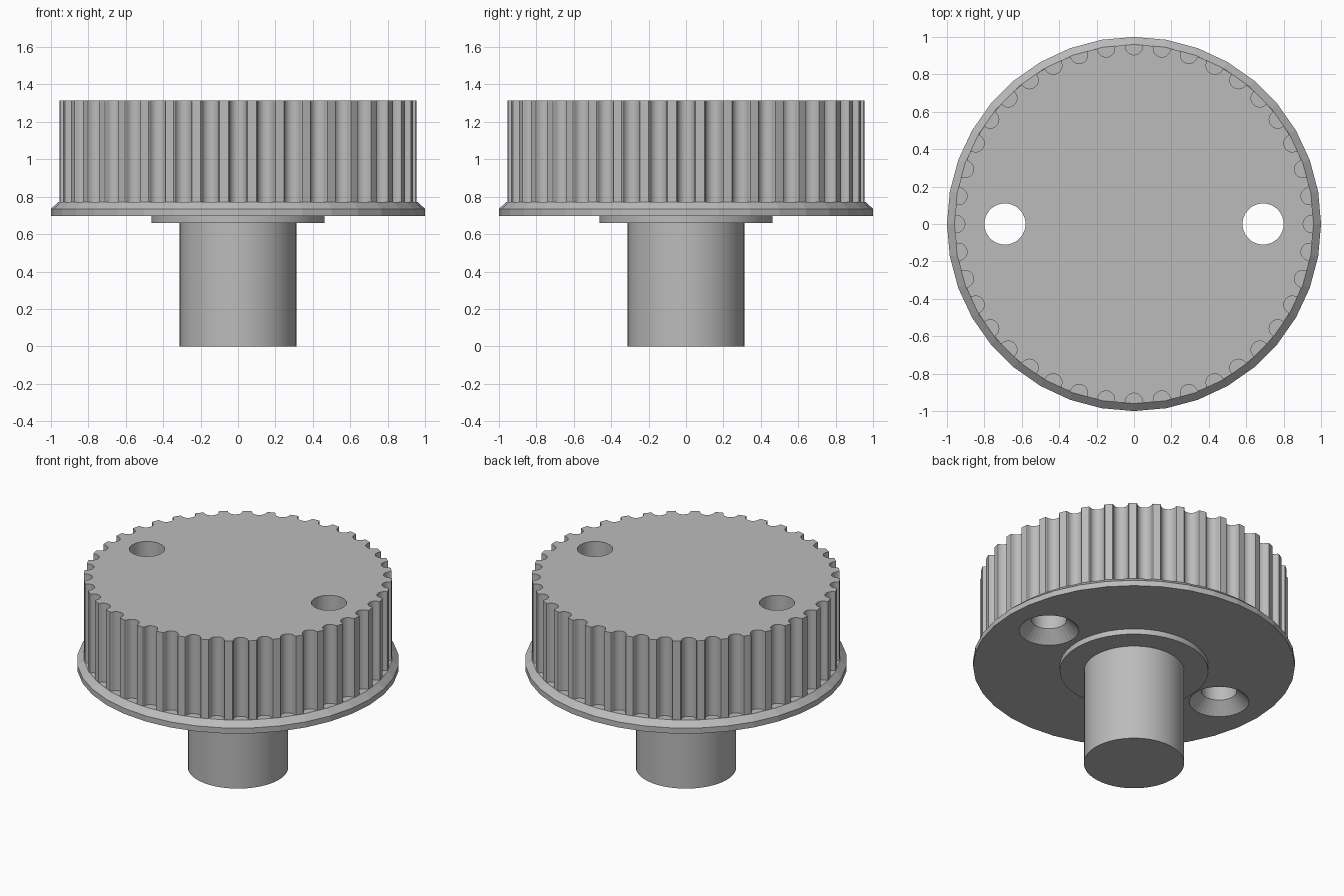
import bpy
import bmesh
from math import cos, sin, pi, radians
from mathutils import Vector

cube = bpy.data.objects.get("Cube")
if cube:
    bpy.data.objects.remove(cube, do_unlink=True)

grey = bpy.data.materials.new("plain grey")
grey.use_nodes = True
GREY = (0.5, 0.5, 0.5, 1)
grey.diffuse_color = GREY
grey.node_tree.nodes["Principled BSDF"].inputs["Base Color"].default_value = GREY


def stack(name, rings):
    """Solid skinned through matching outlines, capped at both ends."""
    bm = bmesh.new()
    loops = [[bm.verts.new(p) for p in ring] for ring in rings]
    count = len(loops[0])
    for low, high in zip(loops, loops[1:]):
        for i in range(count):
            j = (i + 1) % count
            bm.faces.new((low[i], low[j], high[j], high[i]))
    bm.faces.new(reversed(loops[0]))
    bm.faces.new(loops[-1])
    mesh = bpy.data.meshes.new(name)
    bm.to_mesh(mesh)
    bm.free()
    mesh.materials.append(grey)
    obj = bpy.data.objects.new(name, mesh)
    bpy.context.collection.objects.link(obj)
    return obj


def lathe(name, profile, sides, x=0):
    return stack(name, [[(x + r * cos(2 * pi * i / sides), r * sin(2 * pi * i / sides), z)
                         for i in range(sides)] for r, z in profile])


def toothed_outline(teeth, radius, groove, z, steps=10):
    """Circle with a round groove bitten out at every tooth pitch."""
    points = []
    for k in range(teeth):
        angle = 2 * pi * k / teeth
        out = Vector((cos(angle), sin(angle), 0))
        side = Vector((-sin(angle), cos(angle), 0))
        for s in range(steps + 1):
            t = pi * s / steps
            p = out * (radius - 0.007 - groove * sin(t)) - side * groove * cos(t)
            points.append(p + Vector((0, 0, z)))
        # rounded crest between this groove and the next
        for part in (0.34, 0.5, 0.66):
            a = angle + part * 2 * pi / teeth
            points.append(Vector((radius * cos(a), radius * sin(a), z)))
    return points


# Shaft, collar and flange
shaft = lathe("shaft", [(0.312, 0), (0.312, 0.67)], 48)
collar = lathe("collar", [(0.462, 0.66), (0.462, 0.70)], 48)
flange = lathe("flange", [(1, 0.697), (1, 0.735), (0.96, 0.772)], 36)

# Toothed wheel
wheel = stack("toothed_wheel", [toothed_outline(40, 0.957, 0.046, z) for z in (0.765, 1.313)])

# Countersunk screw holes through flange and wheel
for x in (-0.69, 0.69):
    cutter = lathe("hole_cutter", [(0.196, 0.687), (0.11, 0.772), (0.11, 1.4)], 36, x)
    cutter.hide_render = True
    for part in (flange, wheel):
        cut = part.modifiers.new("screw_hole", "BOOLEAN")
        cut.object = cutter
        cut.solver = "EXACT"
        bpy.context.view_layer.objects.active = part
        bpy.ops.object.modifier_apply(modifier=cut.name)
    bpy.data.objects.remove(cutter, do_unlink=True)

# Smooth the round walls, keep the rims sharp
bpy.ops.object.select_all(action="DESELECT")
for part in (shaft, collar, wheel):
    part.select_set(True)
bpy.context.view_layer.objects.active = wheel
bpy.ops.object.shade_smooth_by_angle(angle=radians(30))
